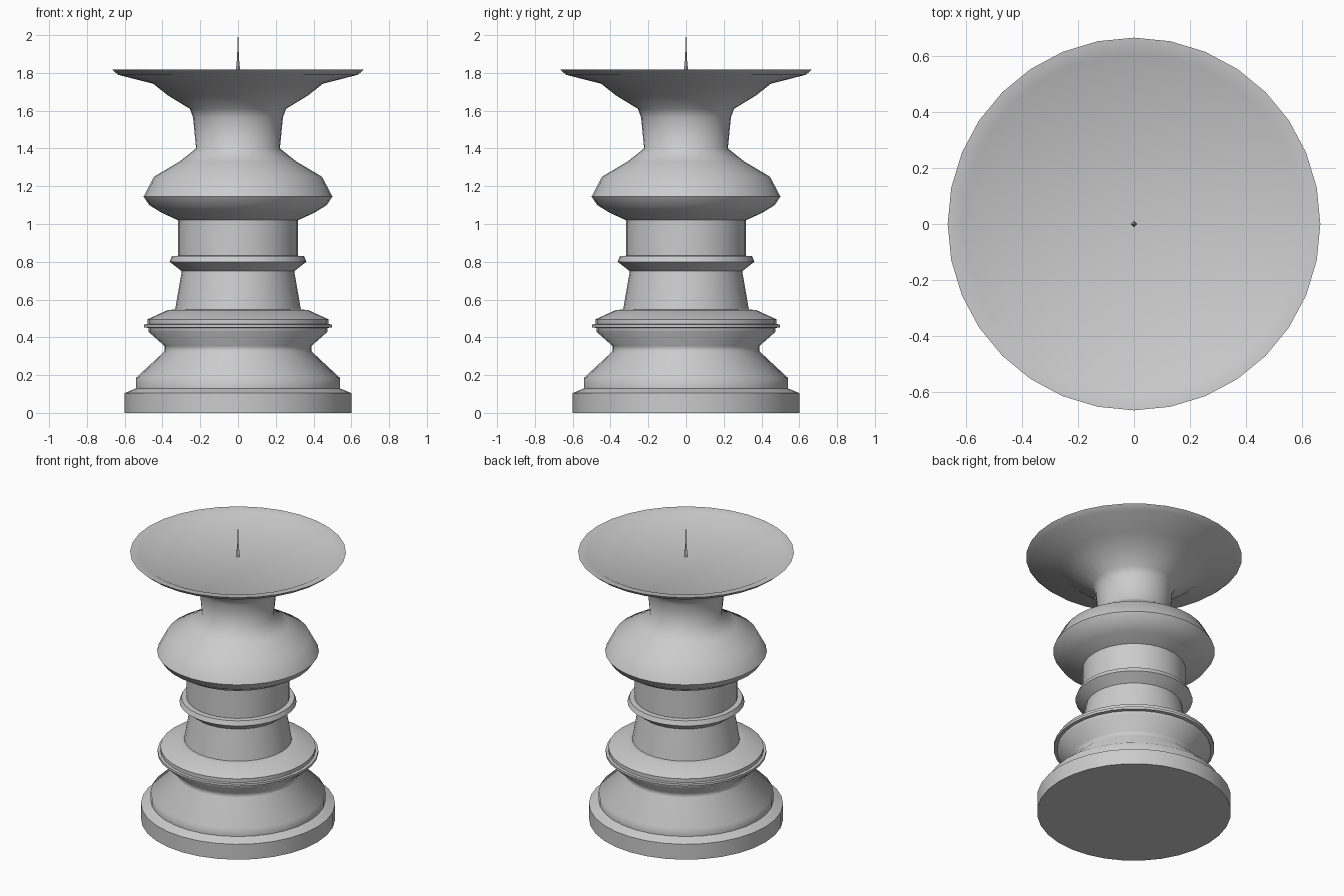
import bpy, bmesh
from math import sin, cos, pi, radians

if "Cube" in bpy.data.objects:
    bpy.data.objects.remove(bpy.data.objects["Cube"])


def lathe(name, profile, sides):
    """Revolve (radius, height) points about z; both ends are capped."""
    bm = bmesh.new()
    rings = []
    for r, z in profile:
        rings.append([bm.verts.new((r * cos(2 * pi * i / sides),
                                    r * sin(2 * pi * i / sides), z))
                      for i in range(sides)])
    for a, b in zip(rings, rings[1:]):
        for i in range(sides):
            j = (i + 1) % sides
            bm.faces.new((a[i], a[j], b[j], b[i]))
    bm.faces.new(rings[0][::-1])
    bm.faces.new(rings[-1])
    bmesh.ops.recalc_face_normals(bm, faces=bm.faces)
    mesh = bpy.data.meshes.new(name)
    bm.to_mesh(mesh)
    bm.free()
    obj = bpy.data.objects.new(name, mesh)
    bpy.context.collection.objects.link(obj)
    bpy.ops.object.select_all(action='DESELECT')
    obj.select_set(True)
    bpy.context.view_layer.objects.active = obj
    bpy.ops.object.shade_smooth_by_angle(angle=radians(60))
    return obj


# turned body, from foot to dish
body = [
    # foot
    (0.60, 0.0), (0.60, 0.105), (0.54, 0.13), (0.54, 0.185),
    (0.39, 0.325), (0.39, 0.355),
    # lower flange
    (0.475, 0.43), (0.475, 0.45), (0.497, 0.452), (0.497, 0.468),
    (0.48, 0.47), (0.48, 0.495), (0.37, 0.545), (0.333, 0.547),
    # waist and middle ring
    (0.298, 0.75), (0.362, 0.80), (0.35, 0.83), (0.318, 0.832),
    (0.318, 1.02), (0.405, 1.06),
    # upper bulb
    (0.47, 1.10), (0.50, 1.145), (0.445, 1.25), (0.31, 1.33),
    # neck
    (0.222, 1.40), (0.238, 1.565), (0.255, 1.61),
    # flared dish, rim and recessed floor
    (0.37, 1.68), (0.45, 1.743), (0.635, 1.79), (0.667, 1.818),
    (0.61, 1.812), (0.565, 1.787),
]
lathe("candlestick_body", body, 32)

# candle spike
lathe("candle_spike", [(0.012, 1.78), (0.011, 1.82), (0.005, 1.88), (0.001, 2.0)], 4)
